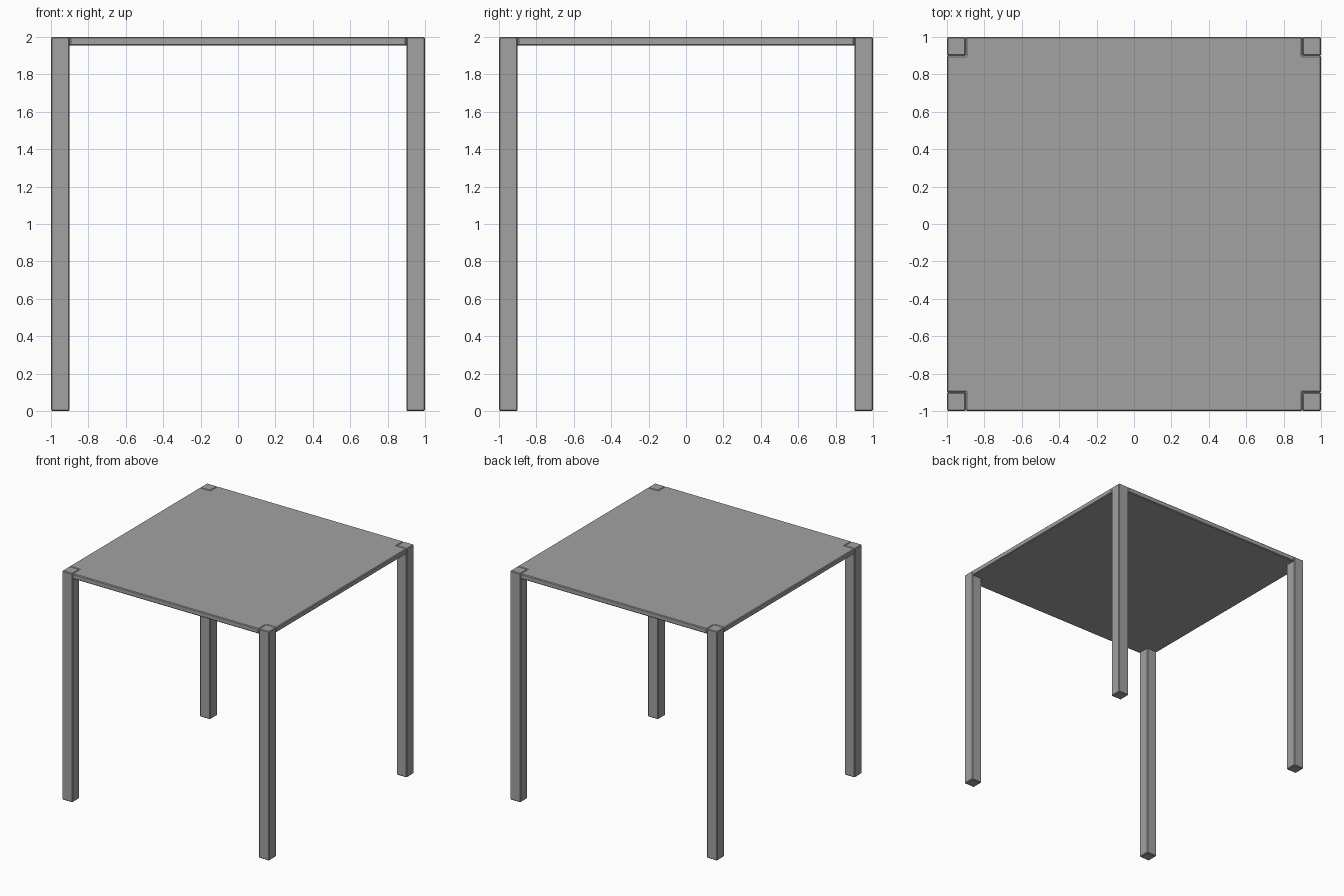
import bpy, bmesh

if "Cube" in bpy.data.objects:
    bpy.data.objects.remove(bpy.data.objects["Cube"])

grey = bpy.data.materials.new("matte grey")
grey.diffuse_color = (0.36, 0.36, 0.36, 1)
grey.use_nodes = True
grey.node_tree.nodes["Principled BSDF"].inputs["Base Color"].default_value = grey.diffuse_color

H, LEG, THICK, BEVEL = 2.0, 0.1, 0.045, 0.006


def prism(name, outline, z0, z1):
    """Extrude a flat outline from z0 to z1 with slightly chamfered edges."""
    bm = bmesh.new()
    face = bm.faces.new([bm.verts.new((x, y, z0)) for x, y in outline])
    ext = bmesh.ops.extrude_face_region(bm, geom=[face])
    for v in ext["geom"]:
        if isinstance(v, bmesh.types.BMVert):
            v.co.z = z1
    bmesh.ops.recalc_face_normals(bm, faces=bm.faces)
    mesh = bpy.data.meshes.new(name)
    bm.to_mesh(mesh)
    bm.free()
    mesh.materials.append(grey)
    ob = bpy.data.objects.new(name, mesh)
    bpy.context.collection.objects.link(ob)
    mod = ob.modifiers.new("chamfer", 'BEVEL')
    mod.width = BEVEL
    mod.segments = 1
    mod.limit_method = 'ANGLE'
    return ob


# four square corner legs running flush to the top
for sx, nx in ((-1, "left"), (1, "right")):
    for sy, ny in ((-1, "front"), (1, "back")):
        i = 1 - LEG
        prism(f"{ny}_{nx}_leg",
              [(sx, sy), (sx * i, sy), (sx * i, sy * i), (sx, sy * i)], 0, H)

# thin table top, notched around the legs
n = 1 - LEG
prism("table_top",
      [(-n, -1), (n, -1), (n, -n), (1, -n), (1, n), (n, n),
       (n, 1), (-n, 1), (-n, n), (-1, n), (-1, -n), (-n, -n)],
      H - THICK, H)
